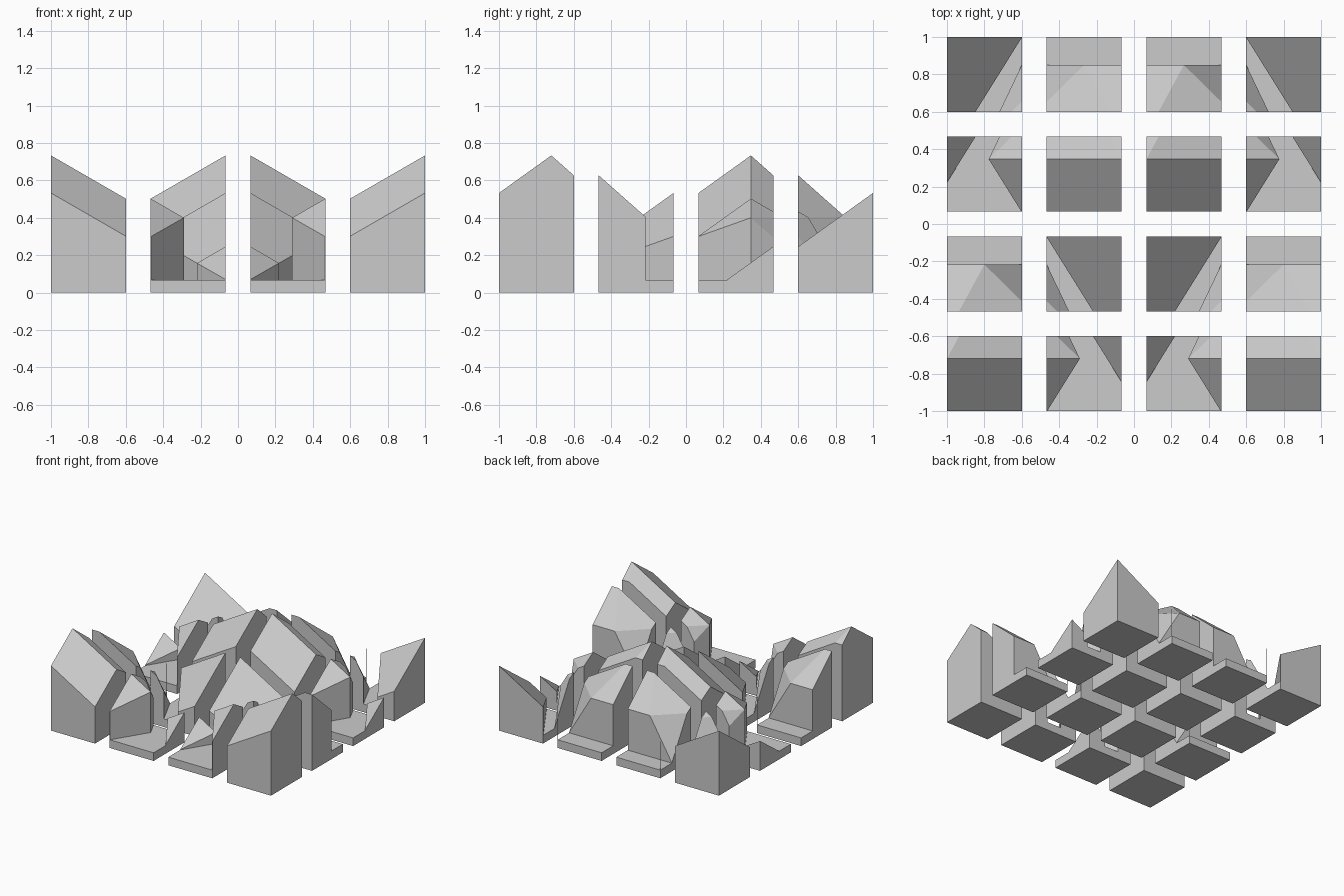
import bpy, bmesh
from mathutils import Vector

if "Cube" in bpy.data.objects:
    bpy.data.objects.remove(bpy.data.objects["Cube"])

TILE, GAP, SLAB = 0.4, 0.4 / 3, 0.067

# Faceted block shape, right half (u across, v deep, z), relative to the peak
HALF = [(0, 0, 0.733), (0.577, 0, 0.40), (0.2, 0.37, 0.405),
        (0.4, 0.37, 0.07), (0, -0.925, 0.07)]


def mesh_object(name, bm):
    bmesh.ops.recalc_face_normals(bm, faces=bm.faces[:])
    me = bpy.data.meshes.new(name)
    bm.to_mesh(me)
    bm.free()
    ob = bpy.data.objects.new(name, me)
    bpy.context.collection.objects.link(ob)
    return ob


def add_block(target, cu, cv):
    """Convex gem-like block standing in the slab."""
    bm = bmesh.new()
    for s in (1, -1):
        for u, v, z in HALF:
            for h in (z, 0.03):
                bm.verts.new((cu + s * u, cv + v, h))
    bmesh.ops.remove_doubles(bm, verts=bm.verts[:], dist=1e-5)
    res = bmesh.ops.convex_hull(bm, input=bm.verts[:])
    junk = [g for g in res["geom_interior"] if isinstance(g, bmesh.types.BMVert)]
    bmesh.ops.delete(bm, geom=junk, context='VERTS')
    bmesh.ops.dissolve_limit(bm, angle_limit=0.01, verts=bm.verts[:], edges=bm.edges[:])
    bmesh.ops.recalc_face_normals(bm, faces=bm.faces[:])
    tmp = bpy.data.meshes.new("tmp")
    bm.to_mesh(tmp)
    bm.free()
    target.from_mesh(tmp)
    bpy.data.meshes.remove(tmp)


# Continuous pattern of staggered blocks
blocks_bm = bmesh.new()
for cu, cv in [(0, 0.28), (1.6, 0.28), (0.8, 1.08), (0, 1.88), (1.6, 1.88)]:
    add_block(blocks_bm, cu, cv)
blocks = mesh_object("blocks_helper", blocks_bm)

# Wide base slab joined with the blocks
slab_bm = bmesh.new()
bmesh.ops.create_cube(slab_bm, size=1)
for v in slab_bm.verts:
    v.co = Vector((0.8 + v.co.x * 5, 0.8 + v.co.y * 5, (v.co.z + 0.5) * SLAB))
whole = mesh_object("pattern_helper", slab_bm)
mod = whole.modifiers.new("join", 'BOOLEAN')
mod.operation, mod.solver, mod.object = 'UNION', 'EXACT', blocks
bpy.context.view_layer.update()
pattern = bmesh.new()
pattern.from_object(whole, bpy.context.evaluated_depsgraph_get())

# Cut the pattern into a 4 x 4 set of tiles and spread them apart
for row in range(4):
    for col in range(4):
        bm = pattern.copy()
        lo = (col * TILE, row * TILE)
        for axis in (0, 1):
            for side in (-1, 1):
                no, co = Vector(), Vector()
                no[axis] = side
                co[axis] = lo[axis] + (TILE if side > 0 else 0)
                bmesh.ops.bisect_plane(bm, geom=bm.verts[:] + bm.edges[:] + bm.faces[:],
                                       dist=1e-5, plane_co=co, plane_no=no, clear_outer=True)
                rim = [e for e in bm.edges if len(e.link_faces) == 1]
                bmesh.ops.holes_fill(bm, edges=rim, sides=0)
        bmesh.ops.translate(bm, verts=bm.verts[:],
                            vec=(col * GAP - 1, row * GAP - 1, 0))
        mesh_object(f"terrain_tile_{row + 1}_{col + 1}", bm)
pattern.free()

# Remove the helpers
for ob in (whole, blocks):
    bpy.data.objects.remove(ob)
